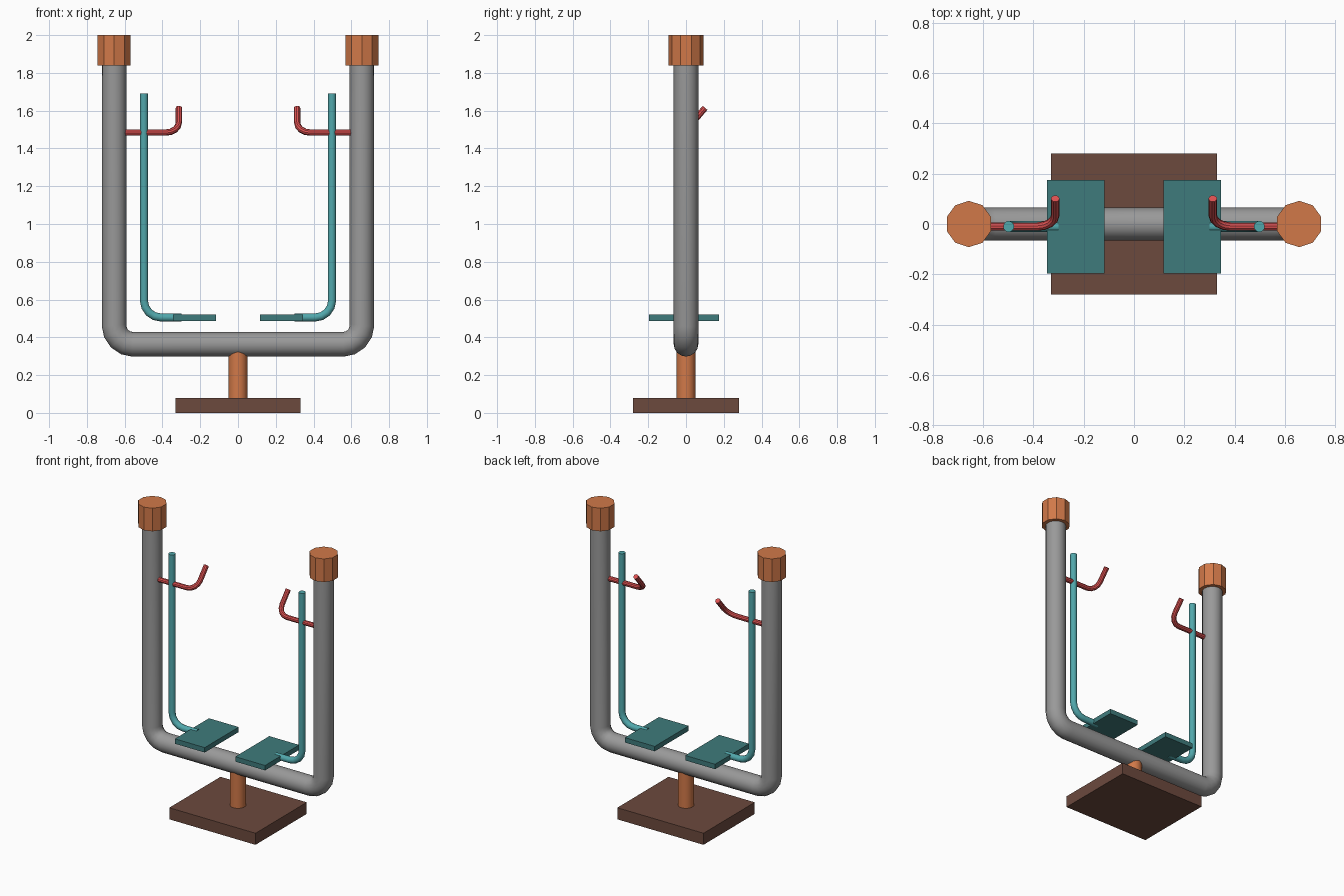
import bpy
import bmesh
import math
from mathutils import Vector, Matrix

cube = bpy.data.objects.get("Cube")
if cube:
    bpy.data.objects.remove(cube, do_unlink=True)


def material(name, rgb):
    """Flat material from display colour values, stored as linear."""
    lin = [(c / 255) ** 2.2 for c in rgb] + [1]
    mat = bpy.data.materials.new(name)
    mat.use_nodes = True
    mat.diffuse_color = lin
    mat.node_tree.nodes["Principled BSDF"].inputs["Base Color"].default_value = lin
    return mat


grey = material("steel grey", (152, 152, 152))
copper = material("copper orange", (208, 120, 74))
brown = material("dark brown", (108, 75, 64))
teal = material("light teal", (82, 166, 170))
dark_teal = material("dark teal", (65, 122, 123))
red = material("handle red", (220, 82, 82))


def add_mesh(name, bm, mat):
    mesh = bpy.data.meshes.new(name)
    bmesh.ops.recalc_face_normals(bm, faces=bm.faces)
    bm.to_mesh(mesh)
    bm.free()
    mesh.materials.append(mat)
    obj = bpy.data.objects.new(name, mesh)
    bpy.context.collection.objects.link(obj)
    return obj


def smooth(obj):
    bpy.ops.object.select_all(action='DESELECT')
    obj.select_set(True)
    bpy.context.view_layer.objects.active = obj
    bpy.ops.object.shade_smooth_by_angle(angle=math.radians(32))


def box(name, low, high, mat):
    low, high = Vector(low), Vector(high)
    bm = bmesh.new()
    bmesh.ops.create_cube(bm, size=1)
    bmesh.ops.scale(bm, vec=high - low, verts=bm.verts)
    bmesh.ops.translate(bm, vec=(low + high) / 2, verts=bm.verts)
    return add_mesh(name, bm, mat)


def cylinder(name, x, z0, z1, radius, sides, mat):
    bm = bmesh.new()
    bmesh.ops.create_cone(bm, cap_ends=True, segments=sides, radius1=radius,
                          radius2=radius, depth=z1 - z0,
                          matrix=Matrix.Translation((x, 0, (z0 + z1) / 2)))
    return add_mesh(name, bm, mat)


def rounded(points, radius, steps=4):
    """Replace the inner corners of a path with arcs."""
    pts = [Vector(p) for p in points]
    path = [pts[0]]
    for before, corner, after in zip(pts, pts[1:], pts[2:]):
        a, b = (before - corner).normalized(), (after - corner).normalized()
        half = a.angle(b) / 2
        centre = corner + (a + b).normalized() * radius / math.sin(half)
        start = corner + a * radius / math.tan(half) - centre
        end = corner + b * radius / math.tan(half) - centre
        turn = start.rotation_difference(end)
        axis, angle = turn.to_axis_angle()
        for i in range(steps + 1):
            path.append(centre + Matrix.Rotation(angle * i / steps, 3, axis) @ start)
    return path + [pts[-1]]


def tube(name, points, bend, radius, sides, mat):
    """Sweep a round section along a rounded path."""
    path = rounded(points, bend)
    bm = bmesh.new()
    rings = []
    tangent = (path[1] - path[0]).normalized()
    side = tangent.orthogonal().normalized()
    for i, p in enumerate(path):
        into = (p - path[i - 1]).normalized() if i else tangent
        out = (path[i + 1] - p).normalized() if i + 1 < len(path) else into
        new = (into + out).normalized()
        side = tangent.rotation_difference(new) @ side
        tangent = new
        up = tangent.cross(side)
        rings.append([bm.verts.new(p + radius * (side * math.cos(t) + up * math.sin(t)))
                      for t in (math.tau * k / sides for k in range(sides))])
    for r, s in zip(rings, rings[1:]):
        for k in range(sides):
            n = (k + 1) % sides
            bm.faces.new((r[k], r[n], s[n], s[k]))
    bm.faces.new(rings[0])
    bm.faces.new(rings[-1])
    obj = add_mesh(name, bm, mat)
    smooth(obj)
    return obj


# Base and post
box("base_plate", (-0.33, -0.28, 0), (0.33, 0.28, 0.08), brown)
smooth(cylinder("post", 0, 0.08, 0.33, 0.05, 16, copper))

# U-shaped main frame
tube("main_frame", [(-0.656, 0, 1.9), (-0.656, 0, 0.363), (0.656, 0, 0.363),
                    (0.656, 0, 1.9)], 0.1, 0.065, 16, grey)

# Paired parts: end cap, hanging rod, foot plate, hand grip
Y = -0.01
for label, s in (("left", 1), ("right", -1)):
    cylinder(label + "_end_cap", s * 0.656, 1.84, 2.0, 0.092, 10, copper)
    tube(label + "_rod", [(s * 0.498, Y, 1.69), (s * 0.498, Y, 0.505),
                          (s * 0.3, Y, 0.505)], 0.09, 0.022, 12, teal)
    xs = sorted((s * 0.117, s * 0.345))
    box(label + "_foot_plate", (xs[0], -0.197, 0.487), (xs[1], 0.175, 0.521), dark_teal)
    tube(label + "_hand_grip", [(s * 0.62, Y, 1.484), (s * 0.313, Y, 1.484),
                                (s * 0.313, 0.101, 1.615)], 0.07, 0.017, 10, red)
